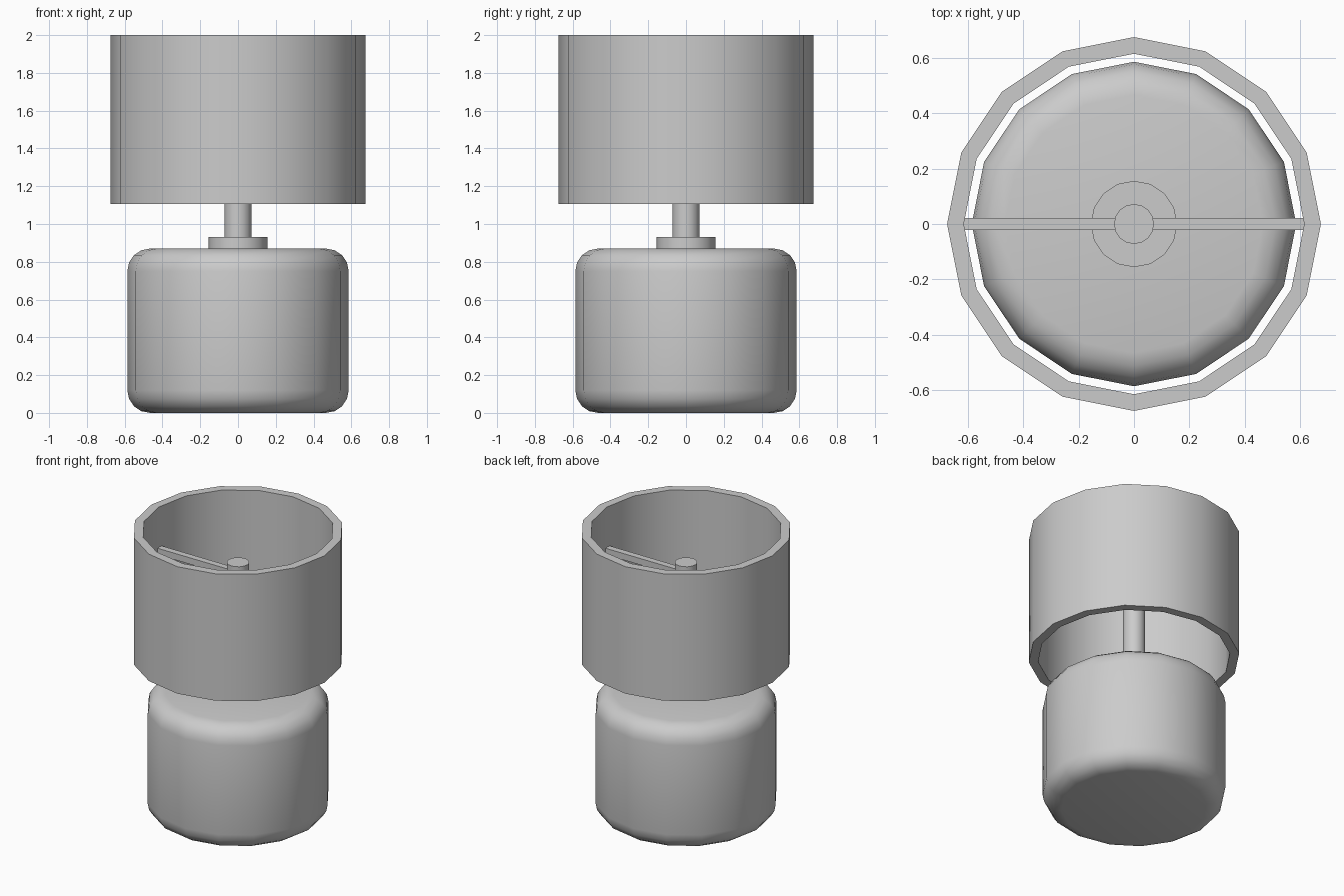
import bpy, bmesh
from math import sin, cos, pi, radians

if "Cube" in bpy.data.objects:
    bpy.data.objects.remove(bpy.data.objects["Cube"])

SIDES = 16


def lathe(name, profile, ring=False):
    """Spin (radius, z) points round z; ring closes the profile, otherwise ends are capped."""
    bm = bmesh.new()
    loops = [[bm.verts.new((r * cos(2 * pi * i / SIDES), r * sin(2 * pi * i / SIDES), z))
              for i in range(SIDES)] for r, z in profile]
    pairs = list(zip(loops, loops[1:]))
    if ring:
        pairs.append((loops[-1], loops[0]))
    else:
        bm.faces.new(loops[0][::-1])
        bm.faces.new(loops[-1])
    for a, b in pairs:
        for i in range(SIDES):
            j = (i + 1) % SIDES
            bm.faces.new((a[i], a[j], b[j], b[i]))
    bmesh.ops.recalc_face_normals(bm, faces=bm.faces)
    mesh = bpy.data.meshes.new(name)
    bm.to_mesh(mesh)
    bm.free()
    obj = bpy.data.objects.new(name, mesh)
    bpy.context.collection.objects.link(obj)
    bpy.ops.object.select_all(action='DESELECT')
    obj.select_set(True)
    bpy.context.view_layer.objects.active = obj
    bpy.ops.object.shade_smooth_by_angle(angle=radians(30))
    return obj


# Rounded lamp base
R, H, B, SEG = 0.586, 0.87, 0.12, 4
arc = [(R - B + B * sin(k * pi / 2 / SEG), B - B * cos(k * pi / 2 / SEG))
       for k in range(SEG + 1)]
lathe("lamp_base", arc + [(r, H - z) for r, z in reversed(arc)])

# Collar and stem
lathe("collar", [(0.156, 0.86), (0.156, 0.93)])
lathe("stem", [(0.072, 0.90), (0.072, 1.775)])

# Open drum shade with wall thickness
lathe("lamp_shade", [(0.675, 1.105), (0.675, 2.0), (0.615, 2.0), (0.615, 1.105)], ring=True)

# Crossbar holding the shade
bpy.ops.mesh.primitive_cube_add(size=1, location=(0, 0, 1.695))
bar = bpy.context.object
bar.name = "shade_crossbar"
bar.scale = (1.235, 0.045, 0.045)
